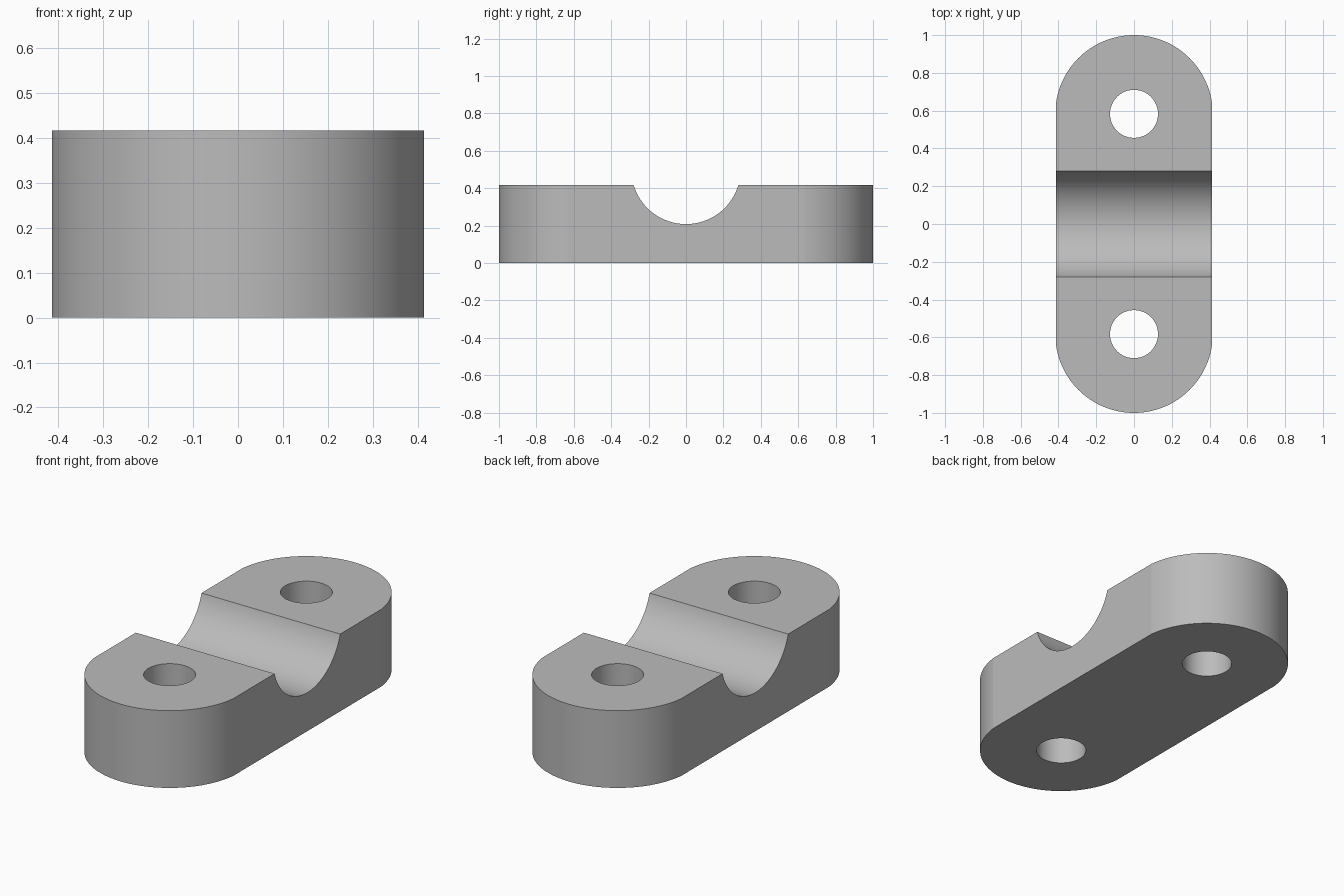
import bpy, bmesh
from math import acos, cos, sin, pi, radians

cube = bpy.data.objects.get("Cube")
if cube:
    bpy.data.objects.remove(cube, do_unlink=True)

HALF_WIDTH, HEIGHT = 0.414, 0.417
END_RADIUS, HOLE_Y, HOLE_RADIUS = 0.417, 0.583, 0.127
GROOVE_RADIUS, GROOVE_Z = 0.292, 0.5

grey = bpy.data.materials.new("plain grey")
grey.use_nodes = True
colour = (0.5, 0.5, 0.5, 1)
grey.diffuse_color = colour
grey.node_tree.nodes["Principled BSDF"].inputs["Base Color"].default_value = colour

# Clamp body: straight sides with rounded ends, slightly narrower than the end circles
start = acos(HALF_WIDTH / END_RADIUS)
steps = 48
outline = []
for side in (1, -1):
    for i in range(steps + 1):
        a = start + (pi - 2 * start) * i / steps
        outline.append((side * END_RADIUS * cos(a),
                        side * (HOLE_Y + END_RADIUS * sin(a)), 0))

bm = bmesh.new()
base = bm.faces.new([bm.verts.new(p) for p in outline])
top = bmesh.ops.extrude_face_region(bm, geom=[base])["geom"]
bmesh.ops.translate(bm, vec=(0, 0, HEIGHT),
                    verts=[v for v in top if isinstance(v, bmesh.types.BMVert)])
bmesh.ops.recalc_face_normals(bm, faces=bm.faces)
mesh = bpy.data.meshes.new("clamp_body")
bm.to_mesh(mesh)
bm.free()
body = bpy.data.objects.new("clamp_body", mesh)
bpy.context.collection.objects.link(body)
mesh.materials.append(grey)


def cut(name, radius, location, rotation=(0, 0, 0)):
    """Subtract a round bar from the body."""
    bpy.ops.mesh.primitive_cylinder_add(vertices=96, radius=radius, depth=2,
                                        location=location, rotation=rotation)
    cutter = bpy.context.object
    cutter.name = name
    cutter.data.materials.append(grey)
    mod = body.modifiers.new(name, "BOOLEAN")
    mod.operation, mod.solver, mod.object = "DIFFERENCE", "EXACT", cutter
    bpy.ops.object.select_all(action="DESELECT")
    body.select_set(True)
    bpy.context.view_layer.objects.active = body
    bpy.ops.object.modifier_apply(modifier=name)
    bpy.data.objects.remove(cutter, do_unlink=True)


# Two bolt holes and the pipe groove
cut("back_hole", HOLE_RADIUS, (0, HOLE_Y, 0))
cut("front_hole", HOLE_RADIUS, (0, -HOLE_Y, 0))
cut("pipe_groove", GROOVE_RADIUS, (0, 0, GROOVE_Z), (0, pi / 2, 0))

# Smooth curves, keeping the faint edge where the ends meet the sides
bpy.ops.object.shade_smooth_by_angle(angle=radians(5.5))
